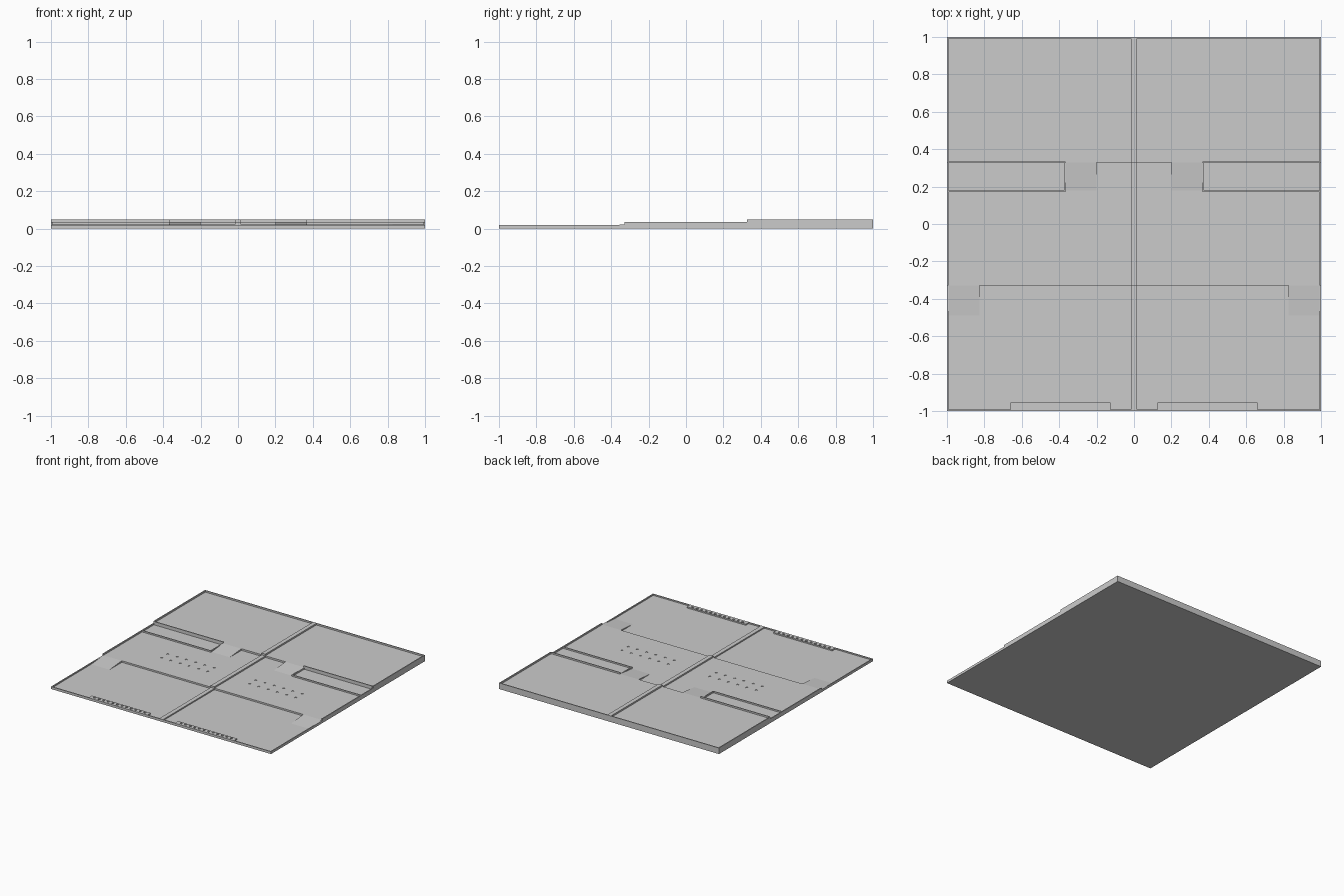
import bpy, bmesh
from mathutils import Matrix

old = bpy.data.objects.get("Cube")
if old:
    bpy.data.objects.remove(old, do_unlink=True)

grey = bpy.data.materials.new("plain grey")
grey.use_nodes = True
COLOUR = (0.6, 0.6, 0.6, 1)
grey.diffuse_color = COLOUR
grey.node_tree.nodes["Principled BSDF"].inputs["Base Color"].default_value = COLOUR

LOW, MID, HIGH = 0.010, 0.023, 0.037      # floor levels
WALLS = (0.020, 0.035, 0.050)             # rim heights beside each floor
FRONT, BACK = -0.33, 0.33                 # where the floor steps up
T = 0.008                                 # rim thickness


def finish(name, bm):
    bmesh.ops.recalc_face_normals(bm, faces=bm.faces)
    mesh = bpy.data.meshes.new(name)
    bm.to_mesh(mesh)
    bm.free()
    mesh.materials.append(grey)
    ob = bpy.data.objects.new(name, mesh)
    bpy.context.collection.objects.link(ob)
    return ob


def side_profile(name, points, x0, x1):
    """Extrude a closed outline of (y, z) points from x0 to x1."""
    bm = bmesh.new()
    face = bm.faces.new([bm.verts.new((x0, y, z)) for y, z in points])
    new = bmesh.ops.extrude_face_region(bm, geom=[face])["geom"]
    bmesh.ops.translate(bm, vec=(x1 - x0, 0, 0),
                        verts=[v for v in new if isinstance(v, bmesh.types.BMVert)])
    return finish(name, bm)


def box(name, x0, x1, y0, y1, z0, z1):
    return side_profile(name, [(y0, z0), (y1, z0), (y1, z1), (y0, z1)], x0, x1)


def stepped(y0, y1, heights):
    a, b, c = heights
    return [(y0, 0), (y1, 0), (y1, c), (BACK, c), (BACK, b),
            (FRONT, b), (FRONT, a), (y0, a)]


def drill(target, name, spots, z, depth, radius):
    """Cut a group of round sockets into the top of a part."""
    bm = bmesh.new()
    for x, y in spots:
        bmesh.ops.create_cone(bm, cap_ends=True, segments=12, radius1=radius,
                              radius2=radius, depth=depth * 2,
                              matrix=Matrix.Translation((x, y, z)))
    cutter = finish(name, bm)
    cutter.hide_render = True
    cutter.hide_viewport = True
    cutter.display_type = 'WIRE'
    mod = target.modifiers.new("sockets", 'BOOLEAN')
    mod.operation = 'DIFFERENCE'
    mod.solver = 'EXACT'
    mod.object = cutter


# Three terraced floors in one solid slab
floor = side_profile("terraced_floor", stepped(-1 + T, 1 - T, (LOW, MID, HIGH)),
                     -1 + T, 1 - T)

# Outer rim and the centre divider
side_profile("centre_divider", stepped(-1 + T, 1 - T, WALLS), -0.017, 0.017)
box("front_rim", -1 + T, 1 - T, -1, -1 + T, 0, WALLS[0])
box("back_rim", -1 + T, 1 - T, 1 - T, 1, 0, WALLS[2])

sockets = []
for side, s in (("left", 1), ("right", -1)):
    side_profile(side + "_rim", stepped(-1, 1, WALLS), s, s * (1 - T))

    # Ramps joining the terraces
    side_profile(side + "_front_ramp", [(-0.49, LOW), (FRONT, LOW), (FRONT, MID)],
                 s * 0.825, s * (1 - T))
    side_profile(side + "_back_ramp", [(0.18, MID), (BACK, MID), (BACK, HIGH)],
                 s * 0.2, s * 0.366)

    # Walled bay below the upper terrace
    box(side + "_bay_back_wall", s * 0.366, s * (1 - T), BACK - T / 2, BACK + T / 2,
        MID, WALLS[2])
    box(side + "_bay_front_wall", s * 0.366, s * (1 - T), 0.172, 0.172 + T,
        MID, WALLS[1])
    box(side + "_bay_end_wall", s * 0.366, s * (0.366 + T), 0.172 + T, BACK - T / 2,
        MID, WALLS[1])

    # Front shelf with a row of sockets
    shelf = box(side + "_socket_shelf", s * 0.125, s * 0.66, -1 + T, -0.955,
                LOW, WALLS[0])
    drill(shelf, side + "_shelf_cutter",
          [(s * (0.165 + 0.0415 * i), -0.973) for i in range(12)],
          WALLS[0], 0.008, 0.01)
    sockets += [(s * (0.19 + 0.084 * i), y) for i in range(6) for y in (-0.12, -0.04)]

# Shallow sockets in the middle floor
drill(floor, "floor_cutter", sockets, MID, 0.004, 0.01)
